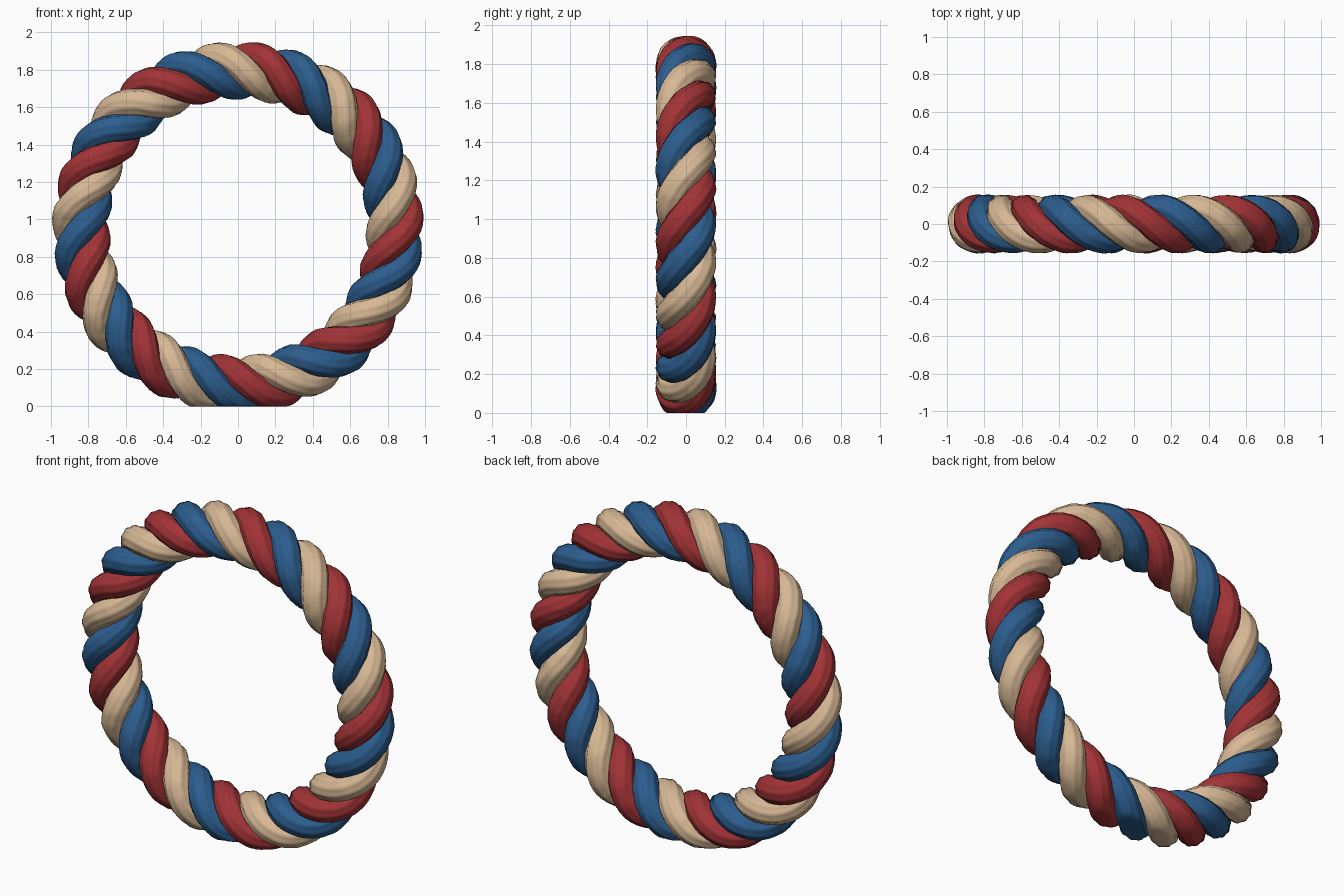
import bpy
import bmesh
import math
from mathutils import Vector, noise

cube = bpy.data.objects.get("Cube")
if cube:
    bpy.data.objects.remove(cube)

RING = 0.839       # radius of the rope's centre line
CENTRE_Z = 0.957
LAY = 0.081        # distance of each strand from the centre line
STRAND = 0.069     # strand radius in the grooves between fibres
TURNS = 9
STEPS, SIDES = 504, 40
RIDGES, RIDGE_TURNS = 10, 5


def make_material(name, colour):
    mat = bpy.data.materials.new(name)
    mat.use_nodes = True
    mat.diffuse_color = (*colour, 1)
    mat.node_tree.nodes["Principled BSDF"].inputs["Base Color"].default_value = (*colour, 1)
    return mat


def on_strand(t, phase):
    """Strand centre and its direction away from the rope's centre line."""
    radial = Vector((math.sin(t), 0, math.cos(t)))
    turn = TURNS * (t - phase)
    away = radial * math.cos(turn) + Vector((0, -1, 0)) * math.sin(turn)
    return radial * RING + away * LAY, away


def make_strand(name, phase, mat):
    bm = bmesh.new()
    rings = []
    for i in range(STEPS):
        t = math.tau * i / STEPS
        centre, away = on_strand(t, phase)
        tangent = (on_strand(t + 0.001, phase)[0] - on_strand(t - 0.001, phase)[0]).normalized()
        out = (away - tangent * away.dot(tangent)).normalized()
        side = tangent.cross(out)
        ring = []
        for j in range(SIDES):
            a = math.tau * j / SIDES
            direction = out * math.cos(a) + side * math.sin(a)
            # Twisted fibre ridges with slight unevenness
            ridge = abs(math.sin(RIDGES * (a + RIDGE_TURNS * t) / 2))
            uneven = noise.noise((centre + direction * STRAND) * 18)
            r = STRAND + 0.007 * ridge + 0.003 * uneven
            p = centre + direction * r
            # The ring rests flat on the ground
            ring.append(bm.verts.new((p.x, p.y, max(0, p.z + CENTRE_Z))))
        rings.append(ring)
    for i in range(STEPS):
        a, b = rings[i], rings[(i + 1) % STEPS]
        for j in range(SIDES):
            k = (j + 1) % SIDES
            bm.faces.new((a[j], a[k], b[k], b[j]))
    bmesh.ops.recalc_face_normals(bm, faces=bm.faces)
    mesh = bpy.data.meshes.new(name)
    bm.to_mesh(mesh)
    bm.free()
    mesh.materials.append(mat)
    obj = bpy.data.objects.new(name, mesh)
    bpy.context.collection.objects.link(obj)
    bpy.ops.object.select_all(action="DESELECT")
    obj.select_set(True)
    bpy.context.view_layer.objects.active = obj
    bpy.ops.object.shade_smooth_by_angle(angle=math.radians(35))


# Three strands laid evenly around the rope
strands = [
    ("red_strand", (0.36, 0.033, 0.037)),
    ("blue_strand", (0.025, 0.11, 0.27)),
    ("tan_strand", (0.68, 0.48, 0.3)),
]
for n, (name, colour) in enumerate(strands):
    phase = math.radians(5.8) + n * math.tau / (TURNS * len(strands))
    make_strand(name, phase, make_material(name.replace("strand", "fibre"), colour))
